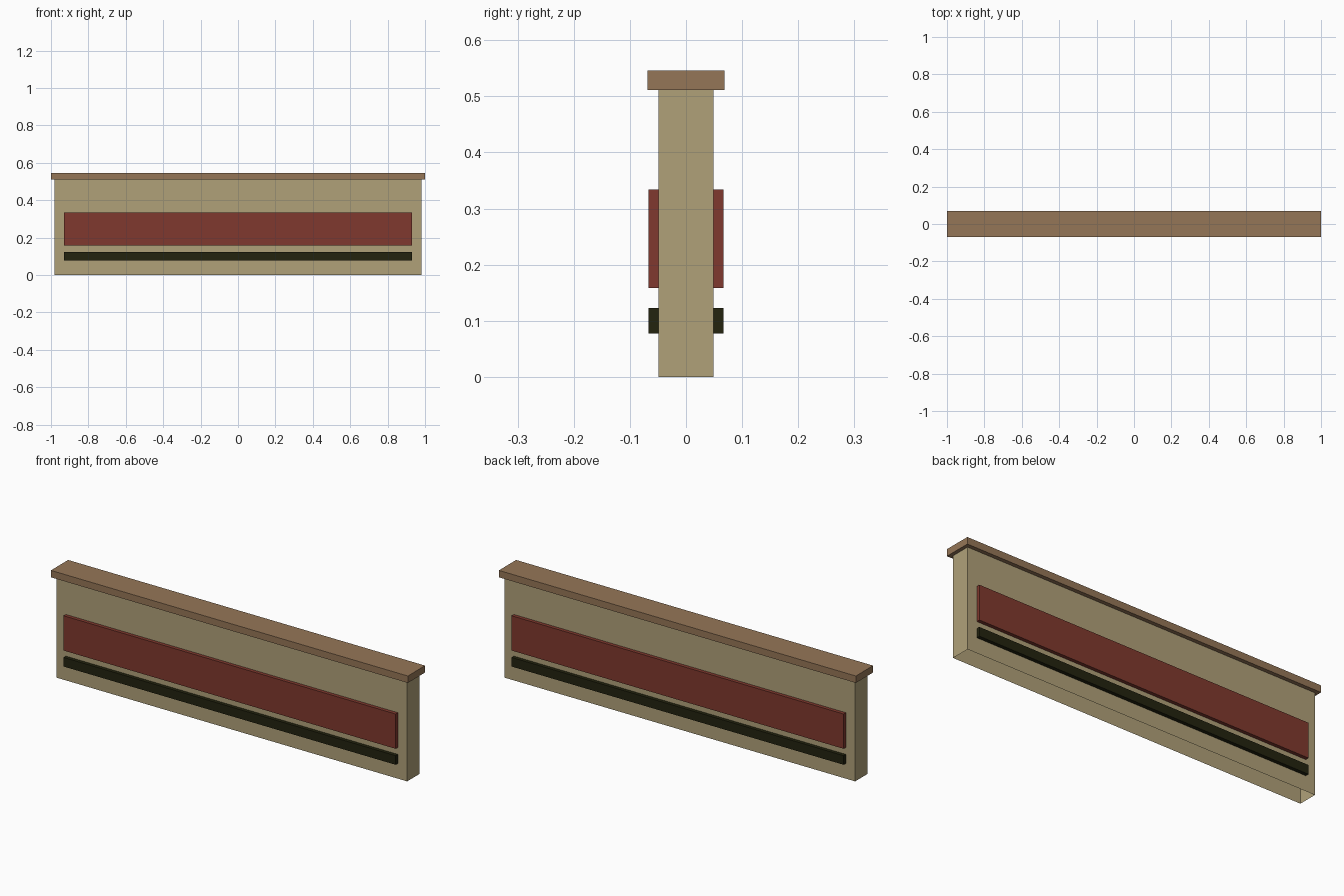
import bpy
import bmesh

default = bpy.data.objects.get("Cube")
if default:
    bpy.data.objects.remove(default, do_unlink=True)


def make_material(name, rgb):
    """Material from 8-bit display values, converted to linear."""
    linear = [((c / 255 + 0.055) / 1.055) ** 2.4 for c in rgb]
    mat = bpy.data.materials.new(name)
    mat.use_nodes = True
    mat.diffuse_color = (*linear, 1)
    bsdf = mat.node_tree.nodes["Principled BSDF"]
    bsdf.inputs["Base Color"].default_value = (*linear, 1)
    bsdf.inputs["Roughness"].default_value = 0.9
    return mat


def make_box(name, mat, half_x, y_range, z_range, open_bottom=False):
    """Box centred on x, optionally without its underside."""
    bm = bmesh.new()
    bmesh.ops.create_cube(bm, size=1)
    (y0, y1), (z0, z1) = y_range, z_range
    for v in bm.verts:
        v.co.x *= 2 * half_x
        v.co.y = y1 if v.co.y > 0 else y0
        v.co.z = z1 if v.co.z > 0 else z0
    if open_bottom:
        bm.normal_update()
        under = [f for f in bm.faces if f.normal.z < -0.5]
        bmesh.ops.delete(bm, geom=under, context="FACES_ONLY")
    mesh = bpy.data.meshes.new(name)
    bm.to_mesh(mesh)
    bm.free()
    mesh.materials.append(mat)
    obj = bpy.data.objects.new(name, mesh)
    bpy.context.collection.objects.link(obj)
    return obj


tan = make_material("tan plaster", (176, 161, 121))
brown = make_material("brown coping", (149, 118, 87))
red = make_material("brick red", (128, 57, 46))
dark = make_material("dark olive", (35, 35, 15))

BODY_Y = 0.049
PANEL_Y = 0.067

# Wall body, open underneath, and its overhanging cap
make_box("wall_body", tan, 0.982, (-BODY_Y, BODY_Y), (0, 0.511), open_bottom=True)
make_box("wall_cap", brown, 1.0, (-0.069, 0.069), (0.511, 0.546))

# Raised panel and lower strip on both faces
for side, y_range in (("front", (-PANEL_Y, -BODY_Y)), ("back", (BODY_Y, PANEL_Y))):
    make_box(side + "_panel", red, 0.93, y_range, (0.158, 0.334))
    make_box(side + "_strip", dark, 0.93, y_range, (0.077, 0.123))
